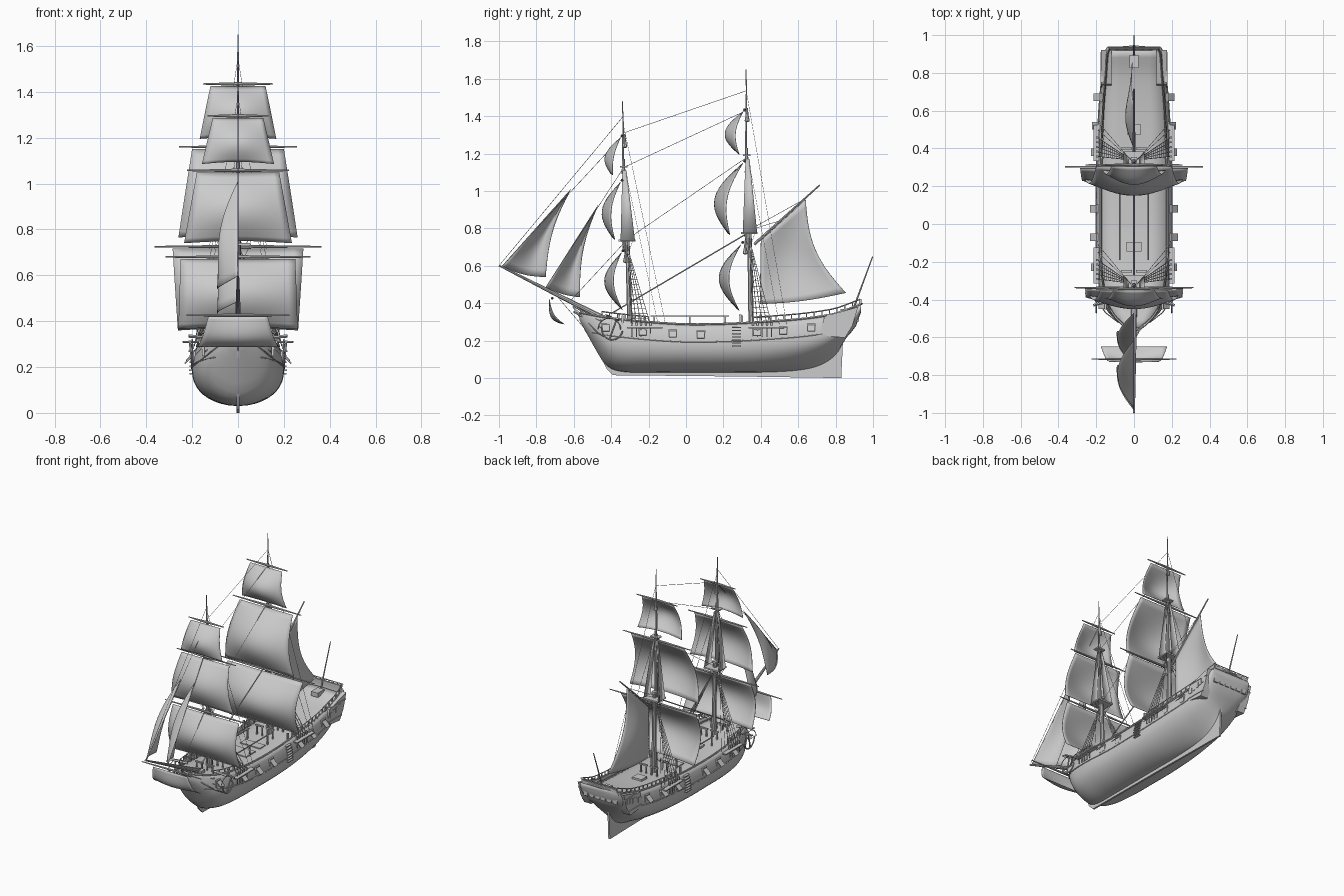
import bpy, bmesh
from math import sin, cos, pi
from mathutils import Vector, Matrix

if "Cube" in bpy.data.objects:
    bpy.data.objects.remove(bpy.data.objects["Cube"])

def finish(o, angle=0.6):
    bpy.ops.object.select_all(action='DESELECT')
    o.select_set(True)
    bpy.context.view_layer.objects.active = o
    if o.type == 'CURVE':
        bpy.ops.object.convert(target='MESH')
    bpy.ops.object.shade_smooth_by_angle(angle=angle)
    return o

def add(name, bm, thick=0, offset=0):
    bmesh.ops.remove_doubles(bm, verts=bm.verts, dist=1e-5)
    bmesh.ops.recalc_face_normals(bm, faces=bm.faces)
    me = bpy.data.meshes.new(name)
    bm.to_mesh(me)
    bm.free()
    o = bpy.data.objects.new(name, me)
    bpy.context.collection.objects.link(o)
    if thick:
        m = o.modifiers.new("thickness", 'SOLIDIFY')
        m.thickness, m.offset = thick, offset
    return finish(o)

def grid(bm, rows):
    vs = [[bm.verts.new(p) for p in r] for r in rows]
    for a, b in zip(vs, vs[1:]):
        for i in range(len(a) - 1):
            bm.faces.new((a[i], a[i+1], b[i+1], b[i]))
    return vs

def tubes(name, paths, r=1.0, res=0):
    # path points are (x, y, z) or (x, y, z, radius factor)
    c = bpy.data.curves.new(name, 'CURVE')
    c.dimensions, c.bevel_depth, c.bevel_resolution, c.use_fill_caps = '3D', r, res, True
    for p in paths:
        s = c.splines.new('POLY')
        s.points.add(len(p) - 1)
        for q, v in zip(s.points, p):
            q.co = (*v[:3], 1)
            q.radius = v[3] if len(v) > 3 else 1
    o = bpy.data.objects.new(name, c)
    bpy.context.collection.objects.link(o)
    return finish(o)

def both(paths):
    return paths + [[(-p[0], *p[1:]) for p in q] for q in paths]

def boxes(name, items, mirror=False):
    # item: centre x, y, z, size x, y, z, optional tilt about y
    bm = bmesh.new()
    for it in items:
        for s in ((1, -1) if mirror else (1,)):
            rot = Matrix.Rotation(s * (it[6] if len(it) > 6 else 0), 4, 'Y')
            bmesh.ops.create_cube(bm, size=1, matrix=Matrix.Translation((s*it[0], it[1], it[2])) @ rot @ Matrix.Diagonal((*it[3:6], 1)))
    return add(name, bm)

def prism(name, poly, spans):
    bm = bmesh.new()
    for x0, x1 in spans:
        f = bm.faces.new([bm.verts.new((x0, y, z)) for y, z in poly])
        g = bmesh.ops.extrude_face_region(bm, geom=[f])
        bmesh.ops.translate(bm, vec=(x1-x0, 0, 0), verts=[v for v in g['geom'] if isinstance(v, bmesh.types.BMVert)])
    return add(name, bm)

# Hull stations: y, keel z, half width, rail z, fullness
ST = [(-.57,.31,.012,.35,.6), (-.54,.255,.06,.345,.7), (-.49,.165,.115,.335,.7), (-.43,.07,.155,.325,.65),
      (-.35,.035,.18,.315,.55), (-.2,.03,.198,.30,.5), (0,.03,.2,.288,.5), (.2,.03,.2,.29,.5),
      (.4,.03,.195,.30,.6), (.6,.04,.186,.315,.9), (.72,.065,.176,.33,1.3), (.8,.12,.168,.345,1.3),
      (.85,.205,.165,.362,.5), (.91,.28,.158,.385,.3), (.935,.35,.145,.395,.3)]

def station(y):
    i = max(k for k in range(len(ST) - 1) if ST[k][0] <= y or k == 0)
    a, b = ST[i], ST[i+1]
    p, n = ST[max(i-1, 0)], ST[min(i+2, len(ST)-1)]
    h, out = b[0] - a[0], []
    t = (y - a[0]) / h
    for k in range(1, 5):
        ma, mb = (b[k]-p[k])/(b[0]-p[0])*h, (n[k]-a[k])/(n[0]-a[0])*h
        out.append((2*t**3-3*t*t+1)*a[k] + (t**3-2*t*t+t)*ma + (3*t*t-2*t**3)*b[k] + (t**3-t*t)*mb)
    return out

def hull(y, s, out=0):
    zk, hw, zr, e = station(y)
    r = min(s/.6, 1)
    w = hw * (1 - (1-r)**2.2)**e * (1 - .12*(max(s-.6, 0)/.4)**2)
    return (w + out, y, zk + (zr-zk)*s)

def at_z(y, z, out=0):
    zk, _, zr, _ = station(y)
    return hull(y, (z-zk)/(zr-zk), out)

def span(a, b, n):
    return [a + (b-a)*i/n for i in range(n+1)]

rail_z = lambda y: station(y)[2]
bm = bmesh.new()
rows = []
for y in span(-.57, .935, 60):
    half = [hull(y, t**1.6) for t in span(0, 1, 14)]
    rows.append([(-x, b, c) for x, b, c in half[:0:-1]] + half)
vs = grid(bm, rows)
bm.faces.new(vs[-1])
bm.faces.new(vs[0])
add("hull", bm, .006, -1)
bm = bmesh.new()
grid(bm, [[(k*at_z(y, rail_z(y)-.03)[0]*.97, y, rail_z(y)-.03+.006*(1-k*k)) for k in (-1, -.5, 0, .5, 1)] for y in span(-.55, .92, 40)])
add("deck", bm, .006)
prism("keel_stem_and_rudder", [(-.61,.385), (-.56,.345), (-.545,.26), (-.42,.07), (-.36,.045), (.5,.045), (.7,.1), (.84,.215),
      (.83,.0), (.3,.008), (-.39,.015), (-.425,.05), (-.46,.125), (-.53,.26)], [(-.006, .006)])

# Rails, wales and railing posts
ys = span(-.565, .93, 50)
tubes("cap_rails", both([[hull(y, 1) for y in ys] + [(0, .94, .397)]]), .006, 1)
tubes("wale", both([[at_z(y, rail_z(y)-.095, .001) for y in span(-.5, .73, 50)]]), .003, 1)
rail = both([[(hull(y, 1)[0], y, rail_z(y)+.028) for y in span(a, b, 20)] for a, b in ((.36, .93), (-.45, -.2))])
tubes("upper_railing", rail + [[(-.14, .935, .42), (.14, .935, .42)]], .0035)
boxes("railing_posts", [(hull(y, 1)[0], y, rail_z(y)+.014, .006, .006, .028) for y in span(.36, .93, 14) + span(-.45, -.2, 6)], True)
boxes("taffrail", [(0, .932, .40, .26, .012, .02)] + [(x, .935, .41, .006, .006, .02) for x in span(-.13, .13, 8)])

# Gun ports with hanging lids, boarding ladder
ports = (-.43, -.23, -.07, .08, .38, .52, .67)
lids, frames = [], []
for y in ports:
    x, _, z = at_z(y, rail_z(y)-.055)
    frames.append((x, y, z, .01, .046, .046))
    lids.append((x+.018, y, z, .053, .04, .004, .8))
boxes("gun_port_lids", lids, True)
boxes("gun_port_frames", frames, True)
boxes("side_ladder", [(*at_z(.27, z, .004), .02, .05, .006) for z in span(.17, .27, 6)], True)

# Stern gallery and windows
prism("quarter_gallery", [(.74,.33), (.72,.255), (.75,.225), (.85,.215), (.89,.28), (.92,.38)], [(.12, .174), (-.174, -.12)])
boxes("quarter_windows", [(.174, y, .29+(y-.76)*.25, .006, .022, .034) for y in (.755, .785, .815, .845, .872)], True)
boxes("gallery_mouldings", [(.171, .80, .246, .014, .14, .007), (.171, .83, .338, .012, .16, .007)], True)
boxes("stern_windows", [(x, .915, .325, .03, .02, .045) for x in span(-.11, .11, 5)])

# Deck fittings
boxes("hatches_and_skylight", [(0, -.12, .275, .08, .05, .02), (0, .03, .267, .15, .1, .012), (0, .16, .267, .15, .06, .012),
      (0, .5, .29, .07, .06, .02), (0, .86, .355, .05, .07, .03), (0, -.42, .31, .06, .04, .02)])
tubes("spare_spars", both([[(.075, -.19, .332), (.075, .23, .332)]]), .004, 1)
boxes("spar_gallows", [(.075, y, .297, .008, .008, .07) for y in (-.17, .02, .21)], True)
boxes("fife_rails", [(x, y, .305, .008, .008, .07) for y in (-.36, -.25, .29, .4) for x in (.02, .06)]
      + [(.04, y, .335, .06, .012, .008) for y in (-.36, -.25, .29, .4)], True)
boxes("waist_bitts", [(.165, y, .305, .01, .012, .06) for y in (-.34, -.28, -.22, .3, .35, .4, .45)], True)

# Bowsprit, head rails, catheads, anchors
tubes("bowsprit", [[(0, -.40, .30, .016), (0, -.66, .43, .012), (0, -1, .602, .005)]], 1, 3)
tubes("ensign_staff", [[(0, .895, .37, .005), (0, .998, .65, .003)]], 1, 2)
tubes("head_rails", both([[(.006, -.6, z), (.035, -.55, z-.03), (.09, -.5, z-.06), hull(-.45, .9-k)]
      for z, k in ((.385, .0), (.355, .15))]), .005, 1)
tubes("catheads", both([[(.1, -.40, .325), (.215, -.43, .335)]]), .007)
arc = lambda r, a, b, cy, cz, x: [(x, cy+r*cos(t), cz+r*sin(t)) for t in span(a, b, 14)]
tubes("anchors", both([arc(.055, pi*.95, pi*1.95, -.395, .26, .2), [(.2, -.41, .205), (.21, -.37, .315)],
      [(.17, -.36, .31), (.24, -.38, .31)]]), .005, 1)
tubes("anchor_cables", both([arc(.06, 0, pi, -.41, .26, .2), [hull(-.52, .6), (.15, -.47, .24), (.2, -.4, .2)]]), .003)

# Masts: axis, platform height, crosstree height, top
fore = lambda z: -.30 - .034*(z-.3)
main = lambda z: .348 - .02*(z-.3)
for n, m, h1, h2, h3 in (("fore", fore, .735, 1.13, 1.48), ("main", main, .775, 1.19, 1.65)):
    tubes(n+"_mast", [[(0, m(.2), .2, .016), (0, m(h1), h1+.04, .012)],
          [(0, m(h1)-.014, h1-.06, .011), (0, m(h2)-.005, h2+.04, .007)],
          [(0, m(h2)-.01, h2-.04, .006), (0, m(h3-.12), h3-.12, .004), (0, m(h3), h3, .002)]], 1, 3)
    boxes(n+"_tops", [(0, m(h1), h1, .11, .09, .01), (0, m(h1)-.005, h1+.04, .03, .04, .012),
          (0, m(h2)-.005, h2, .06, .04, .008)])
    # Lower shrouds with ratlines, chain plates
    sh = [((.012, m(h1), h1-.03), (.195, m(.3)+.01+i*.025, .285)) for i in range(5)]
    P = lambda i, t: tuple(Vector(sh[i][0]).lerp(Vector(sh[i][1]), t))
    tubes(n+"_shrouds", both([[P(i, 0), P(i, 1)] for i in range(5)]), .002)
    tubes(n+"_ratlines", both([[P(0, t), P(4, t)] for t in span(.12, .92, 13)]), .0012)
    boxes(n+"_channels", [(.2, m(.3)+.08, .268, .03, .19, .007)]
          + [(.2, m(.3)+.01+i*.025, .245, .004, .006, .05) for i in range(5)]
          + [(.196, m(.3)+.01+i*.025, .288, .01, .01, .02) for i in range(5)], True)
    # Topmast shroud panels, futtock shrouds and backstays
    bm = bmesh.new()
    for s in (1, -1):
        bm.faces.new([bm.verts.new(p) for p in ((s*.012, m(h2)-.012, h2-.02), (s*.012, m(h2)+.01, h2-.02),
                      (s*.055, m(h1)+.042, h1), (s*.055, m(h1)-.035, h1))])
    add(n+"_topmast_shroud_panels", bm, .0015)
    tubes(n+"_backstays", both([[(.005, m(h2), h2), (.19, m(.3)+.15, .29)], [(.003, m(h3-.12), h3-.12), (.19, m(.3)+.19, .29)]]
          + [[(.01, m(h1), h1-.09), (.055, m(h1)+d, h1)] for d in (-.03, 0, .03)]), .0012)

def sail(name, tl, tr, bl, br, center, edge=(0, 0, 0), foot=(0, 0, 0), leech=(0, 0, 0)):
    tl, tr, bl, br, center, edge, foot, leech = map(Vector, (tl, tr, bl, br, center, edge, foot, leech))
    bm = bmesh.new()
    grid(bm, [[tl.lerp(tr, u).lerp(bl.lerp(br, u), v) + sin(pi*v)*(edge + (center-edge)*sin(pi*u) + leech*u*u)
               + foot*sin(pi*u)*v**3 for u in span(0, 1, 14)] for v in span(0, 1, 14)])
    add(name, bm, .0025)

# Square sails: yard z, yard half length, head and foot half widths, head y, foot y, foot z, centre and edge belly
yards, tackles = [], []
for name, z, L, a, b, y0, y1, z1, d, e in (
        ("main_course", .725, .365, .285, .262, .295, .285, .36, .112, .06), ("main_topsail", 1.16, .257, .2, .26, .305, .235, .765, .115, .05),
        ("main_topgallant", 1.434, .153, .12, .167, .305, .285, 1.195, .085, .03), ("fore_course", .68, .315, .25, .26, -.345, -.34, .365, .092, .045),
        ("fore_topsail", 1.057, .222, .18, .235, -.35, -.38, .74, .082, .035), ("fore_topgallant", 1.295, .132, .11, .157, -.35, -.392, 1.085, .06, .015)):
    sail(name+"_sail", (-a, y0, z-.01), (a, y0, z-.01), (-b, y1, z1), (b, y1, z1), (0, -d, 0), (0, -e, 0), (0, -.012, .01))
    yards.append([(-L, y0+.008, z, .003), (0, y0+.008, z, .008), (L, y0+.008, z, .003)])
    tackles.append([(0, y0+.022, z+.01, .003), (0, y0+.022, z-.03, .008), (0, y0+.022, z-.06, .014), (0, y0+.022, z-.065, .004)])
sail("spritsail", (-.13, -.73, .42), (.13, -.73, .42), (-.175, -.65, .288), (.175, -.65, .288), (0, -.03, -.03), (0, -.015, -.015))
yards.append([(-.225, -.715, .425, .003), (0, -.715, .427, .007), (.225, -.715, .425, .003)])
tubes("yards", yards, 1, 2)
tubes("yard_tackles", tackles, 1, 2)

# Jibs, spanker and its gaff
sail("outer_jib", (0, -.615, 1.01), (0, -.615, 1.01), (0, -.985, .597), (-.09, -.75, .54), (-.05, 0, 0), (0, 0, 0), (-.03, 0, -.015), (0, -.03, .01))
sail("inner_jib", (0, -.47, .925), (0, -.47, .925), (0, -.75, .485), (-.09, -.568, .432), (-.05, 0, 0), (0, 0, 0), (-.03, 0, -.01), (0, -.03, .01))
sail("spanker", (0, .40, .735), (0, .64, .955), (0, .395, .395), (-.01, .855, .455), (-.04, 0, 0), (0, 0, 0), (-.01, 0, -.012), (-.005, -.055, -.02))
tubes("gaff", [[(0, .365, .715, .008), (0, .715, 1.032, .004)]], 1, 2)

# Stays and gaff lines
tubes("main_stay", [[(0, .33, .775), (0, -.40, .345)]], .004, 1)
tubes("stays", [[(0, .325, 1.18), (0, -.31, .745)], [(0, .322, 1.43), (0, -.325, 1.13)], [(0, .32, 1.535), (0, -.335, 1.31)],
      [(0, -.335, 1.4), (0, -1, .6)], [(0, -.335, 1.3), (0, -.985, .597)], [(0, -.33, 1.13), (0, -.75, .485)],
      [(0, -.315, .74), (0, -.62, .41)], [(0, .64, .96), (0, .335, .79)], [(0, .5, .84), (0, .335, .79)],
      [(0, -.7, .45), (0, -.53, .25)]], .0013)
